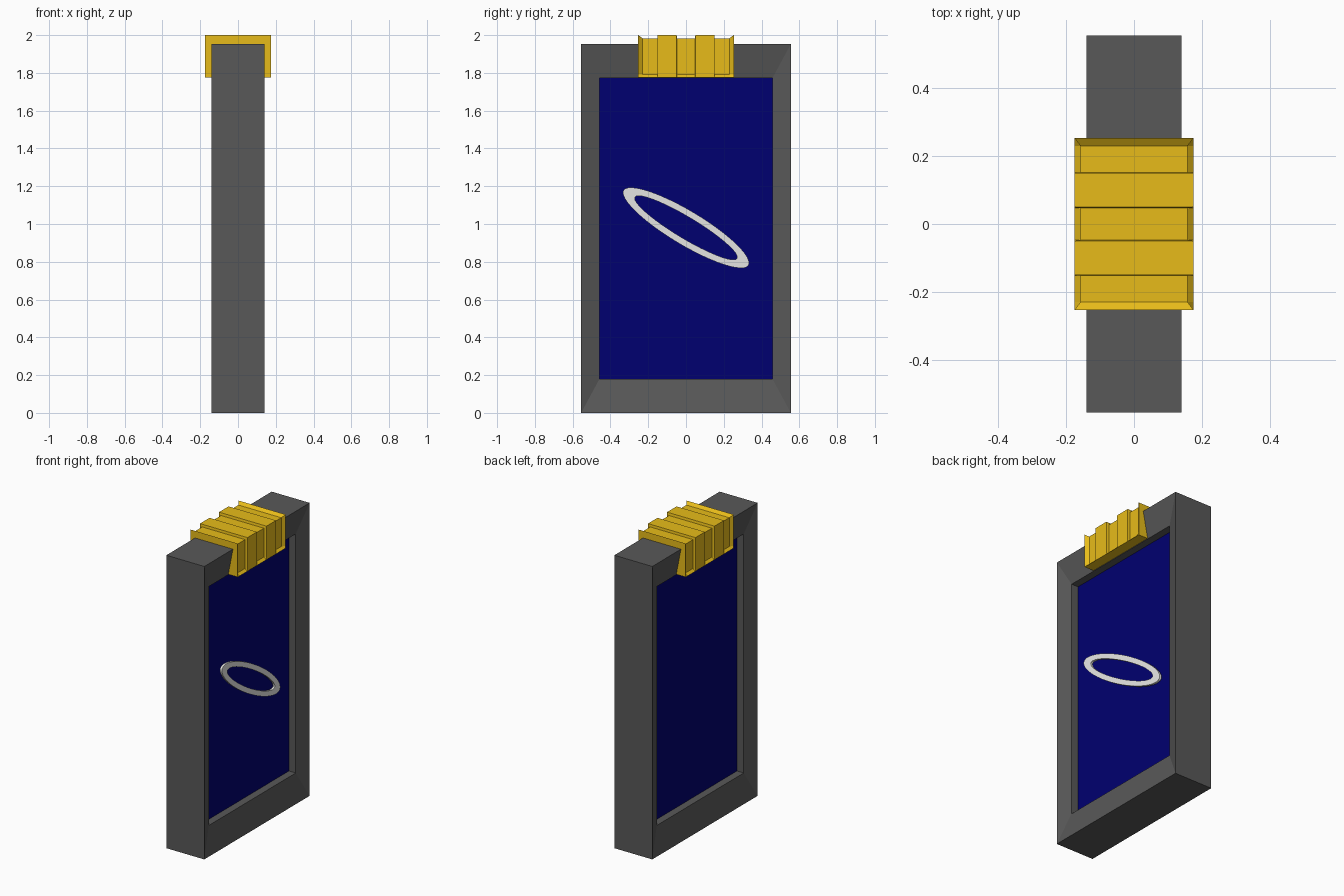
import bpy, math

if "Cube" in bpy.data.objects:
    bpy.data.objects.remove(bpy.data.objects["Cube"])

def material(name, rgb):
    m = bpy.data.materials.new(name)
    m.diffuse_color = (*rgb, 1)
    m.use_nodes = True
    m.node_tree.nodes["Principled BSDF"].inputs["Base Color"].default_value = m.diffuse_color
    return m

GREY = material("dark grey", (0.098, 0.098, 0.098))
BLUE = material("navy blue", (0.0, 0.0, 0.16))
GOLD = material("gold", (0.8, 0.5, 0.01))
PALE = material("pale grey", (0.8, 0.8, 0.78))

def loft(name, loops, mat, closed=False):
    """Skin a list of equal-length vertex loops; cap the ends or join them."""
    n, k = len(loops[0]), len(loops)
    verts = [v for loop in loops for v in loop]
    faces = []
    for i in range(k if closed else k - 1):
        a, b = i * n, (i + 1) % k * n
        faces += [(a + j, a + (j + 1) % n, b + (j + 1) % n, b + j) for j in range(n)]
    if not closed:
        faces += [tuple(reversed(range(n))), tuple(range((k - 1) * n, k * n))]
    me = bpy.data.meshes.new(name)
    me.from_pydata(verts, [], faces)
    me.materials.append(mat)
    ob = bpy.data.objects.new(name, me)
    bpy.context.collection.objects.link(ob)
    # consistent outward normals
    bpy.context.view_layer.objects.active = ob
    ob.select_set(True)
    bpy.ops.object.mode_set(mode='EDIT')
    bpy.ops.mesh.select_all(action='SELECT')
    bpy.ops.mesh.normals_make_consistent(inside=False)
    bpy.ops.object.mode_set(mode='OBJECT')
    ob.select_set(False)
    return ob

def rect(x, y, z0, z1):
    return [(x, -y, z0), (x, y, z0), (x, y, z1), (x, -y, z1)]

# Frame: sloped faces run in to a stepped window on both sides
OUTER, INNER = (0.555, 0.0, 1.953), (0.458, 0.18, 1.773)
loft("frame", [rect(0.14, *OUTER), rect(0.105, *INNER),
               rect(-0.105, *INNER), rect(-0.14, *OUTER)], GREY, closed=True)

# Pane filling the window
loft("pane", [rect(x, 0.47, 0.17, 1.785) for x in (-0.055, 0.055)], BLUE)

# Cap straddling the top rail, with sunken bands between raised ribs
def cap_section(y, sunk):
    s = 0.017 if sunk else 0.0
    half = [(0.175, 1.776), (0.175 - s, 1.791), (0.175 - s, 2.0 - s)]
    return [(x, y, z) for x, z in half] + [(-x, y, z) for x, z in reversed(half)]

side = [(0.047, True), (0.05, False), (0.15, False), (0.152, True),
        (0.23, True), (0.253, False)]
stations = [(-y, s) for y, s in reversed(side)] + side
loft("cap", [cap_section(y, s) for y, s in stations], GOLD)

# Slanted oval ring in front of the pane on the right side
def oval(a, b, depth, n=48):
    c, s = math.cos(math.radians(-31)), math.sin(math.radians(-31))
    pts = []
    for i in range(n):
        t = math.tau * i / n
        u, v = a * math.cos(t), b * math.sin(t)
        y = u * c - v * s
        pts.append((0.097 - 0.055 * y - depth, y, 0.98 + u * s + v * c))
    return pts

loft("oval_ring", [oval(0.386, 0.09, 0), oval(0.386, 0.09, 0.015),
                   oval(0.315, 0.056, 0.015), oval(0.315, 0.056, 0)], PALE, closed=True)
